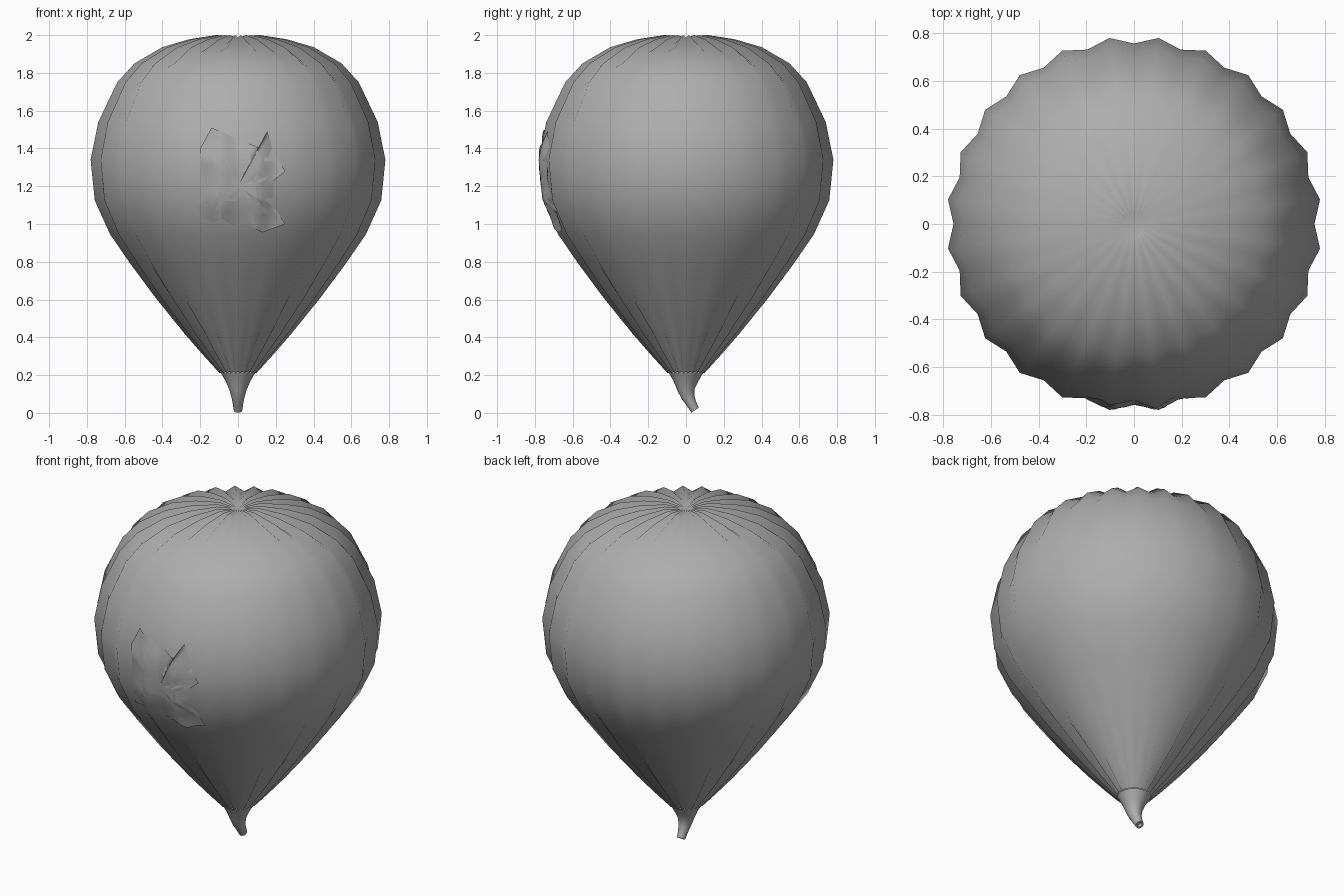
import bpy, bmesh, math
from mathutils import Vector
from mathutils.bvhtree import BVHTree

if "Cube" in bpy.data.objects:
    bpy.data.objects.remove(bpy.data.objects["Cube"])

GORES = 24
SEG = GORES * 2

grey = bpy.data.materials.new("plain grey")
grey.diffuse_color = (0.42, 0.42, 0.42, 1)
grey.use_nodes = True
grey.node_tree.nodes["Principled BSDF"].inputs["Base Color"].default_value = grey.diffuse_color


def finish(name, bm, angle=180):
    bmesh.ops.recalc_face_normals(bm, faces=bm.faces)
    mesh = bpy.data.meshes.new(name)
    bm.to_mesh(mesh)
    obj = bpy.data.objects.new(name, mesh)
    bpy.context.collection.objects.link(obj)
    mesh.materials.append(grey)
    bpy.ops.object.select_all(action='DESELECT')
    bpy.context.view_layer.objects.active = obj
    obj.select_set(True)
    bpy.ops.object.shade_smooth_by_angle(angle=math.radians(angle))
    return obj


def bridge(bm, a, b):
    n = len(a)
    for i in range(n):
        bm.faces.new((a[i], a[(i + 1) % n], b[(i + 1) % n], b[i]))


def cap(bm, ring, centre):
    c = bm.verts.new(centre)
    for i in range(len(ring)):
        bm.faces.new((ring[i], ring[(i + 1) % len(ring)], c))


# Envelope: ridged gores, valleys pushed inward along the profile normal
profile = [(0.05, 1.992), (0.118, 2.0), (0.26, 1.978), (0.405, 1.936),
           (0.553, 1.85), (0.645, 1.75), (0.746, 1.54), (0.787, 1.34),
           (0.765, 1.125), (0.683, 0.945), (0.575, 0.79), (0.446, 0.617),
           (0.286, 0.42), (0.185, 0.305), (0.098, 0.21)]
bm = bmesh.new()
rings = []
for k, (r, z) in enumerate(profile):
    r0, z0 = profile[max(k - 1, 0)]
    r1, z1 = profile[min(k + 1, len(profile) - 1)]
    inward = Vector((z1 - z0, r0 - r1)).normalized()
    depth = 0.03 * min(1, r / 0.25)
    ring = []
    for i in range(SEG):
        a = 2 * math.pi * i / SEG
        d = depth if i % 2 == 0 else 0
        rr, zz = r + inward.x * d, z + inward.y * d
        ring.append(bm.verts.new((rr * math.cos(a), rr * math.sin(a), zz)))
    rings.append(ring)
for a, b in zip(rings, rings[1:]):
    bridge(bm, a, b)
cap(bm, rings[0], (0, 0, 1.98))
surface = BVHTree.FromBMesh(bm)
finish("balloon_envelope", bm)

# Neck: tapering tube that bends back, with a hollow mouth
# (centre y, centre z, radius, tilt in degrees)
sections = [(0, 0.213, 0.091, 0), (0, 0.165, 0.064, 0), (0.001, 0.12, 0.045, 8),
            (0.012, 0.08, 0.034, 18), (0.03, 0.047, 0.027, 28),
            (0.048, 0.014, 0.023, 33), (0.048, 0.014, 0.014, 33),
            (0.038, 0.03, 0.012, 33)]
bm = bmesh.new()
rings = []
for cy, cz, r, tilt in sections:
    t = math.radians(tilt)
    ring = []
    for i in range(24):
        a = 2 * math.pi * i / 24
        ring.append(bm.verts.new((r * math.cos(a),
                                  cy + r * math.sin(a) * math.cos(t),
                                  cz + r * math.sin(a) * math.sin(t))))
    rings.append(ring)
for a, b in zip(rings, rings[1:]):
    bridge(bm, a, b)
cap(bm, rings[-1], (0, 0.038, 0.03))
finish("neck", bm, 50)

# Patch: ragged cloth laid over the front, edges tucked in and corners lifted
# (x, z, lift of the edge)
outline = [(-0.22, 1.01, 0.006), (-0.21, 1.16, -0.004), (-0.195, 1.3, 0.003),
           (-0.2, 1.4, 0.01), (-0.14, 1.51, 0.012), (0.0, 1.45, 0.003),
           (0.11, 1.405, 0.012), (0.155, 1.49, 0.012), (0.19, 1.37, -0.004),
           (0.25, 1.28, 0.012), (0.19, 1.23, 0.008), (0.185, 1.1, -0.004),
           (0.25, 1.0, 0.014), (0.13, 0.955, 0.014), (0.06, 0.99, 0.004),
           (-0.1, 1.005, -0.002)]
centre = Vector((0.0, 1.2))


def on_front(x, z, lift):
    hit = surface.ray_cast(Vector((x, -2, z)), Vector((0, 1, 0)))[0]
    return (x, hit.y - lift, z)


edge = []
for p, q in zip(outline, outline[1:] + outline[:1]):
    for s in range(4):
        edge.append(Vector(p).lerp(Vector(q), s / 4))
bm = bmesh.new()
rings = []
for t in (1.0, 0.94, 0.85, 0.7, 0.5, 0.25):
    ring = []
    for e in edge:
        p = centre.lerp(Vector((e.x, e.y)), t)
        w = max(0, (t - 0.7) / 0.3)
        ring.append(bm.verts.new(on_front(p.x, p.y, 0.003 + (e.z - 0.003) * w)))
    rings.append(ring)
for a, b in zip(rings, rings[1:]):
    bridge(bm, a, b)
cap(bm, rings[-1], on_front(centre.x, centre.y, 0.003))
finish("front_patch", bm)
